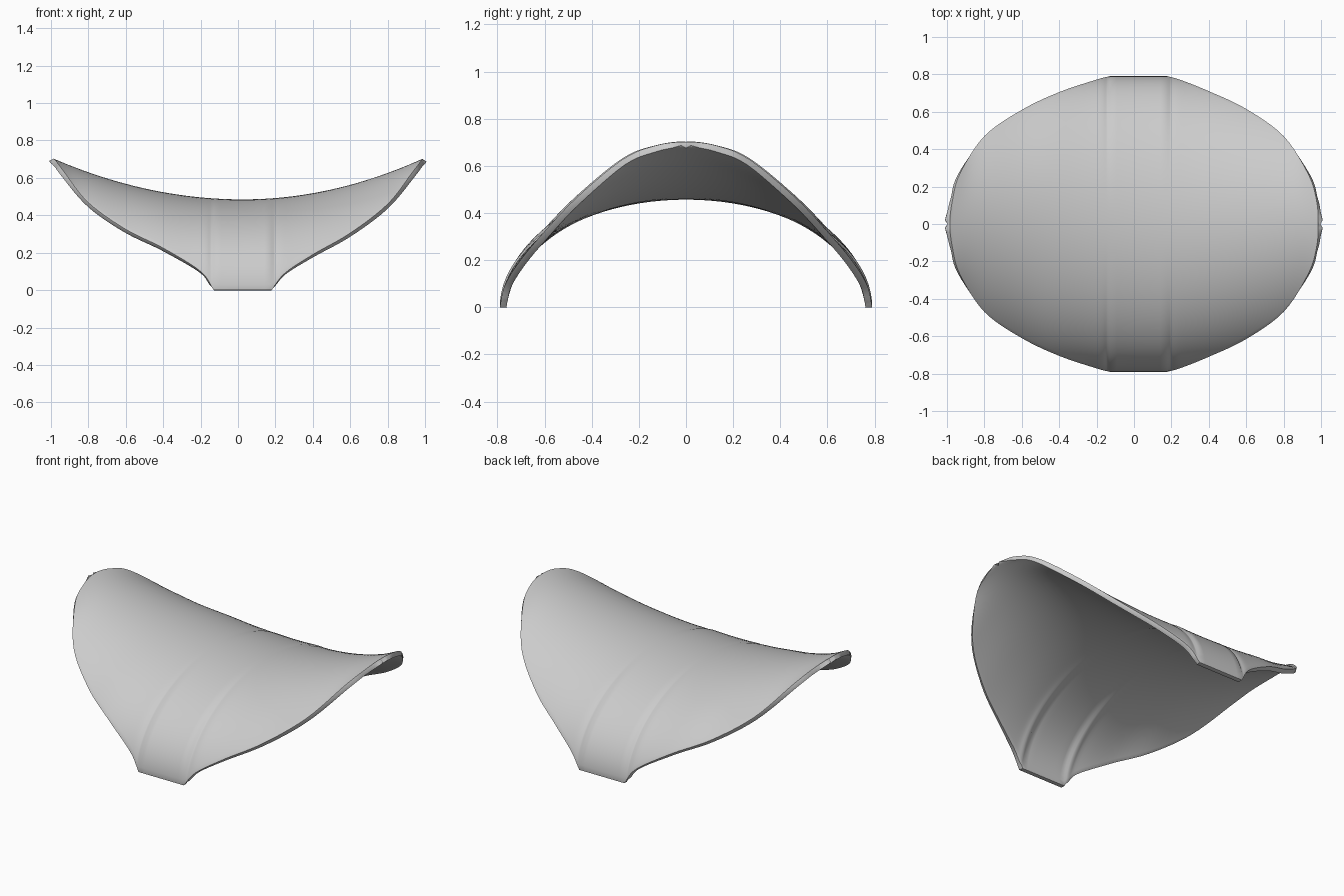
import bpy
import bmesh
import math
from mathutils import Vector

cube = bpy.data.objects.get("Cube")
if cube:
    bpy.data.objects.remove(cube)

DEPTH = 0.79       # half distance between the feet
THICKNESS = 0.028
ARCH_STEPS = 48    # faces across each arch
SPAN_STEPS = 6     # rows between two rim points

# Rim of the outer skin, tip to foot, on each side
RIGHT_RIM = [(-.985, 0, .704), (-.97, .13, .687), (-.93, .27, .632), (-.8, .47, .468),
             (-.6, .61, .325), (-.4, .705, .225), (-.2, .772, .1), (-.13, DEPTH, 0)]
LEFT_RIM = [(.985, 0, .702), (.975, .13, .686), (.93, .27, .627), (.8, .47, .46),
            (.6, .615, .305), (.4, .71, .19), (.25, .77, .09), (.18, DEPTH, 0)]


def smooth_path(points):
    """Catmull-Rom path that crosses the tip squarely."""
    p = [Vector(q) for q in points]
    before = Vector((p[1].x, -p[1].y, p[1].z))
    after = p[-1] + (p[-1] - p[-2])
    p = [before] + p + [after]
    path = []
    for a, b, c, d in zip(p, p[1:], p[2:], p[3:]):
        for i in range(SPAN_STEPS):
            t = i / SPAN_STEPS
            path.append(0.5 * (2 * b + (c - a) * t + (2 * a - 5 * b + 4 * c - d) * t ** 2
                               + (3 * b - a - 3 * c + d) * t ** 3))
    path.append(p[-2])
    return path


def crest(x):
    """Height of the ridge line."""
    dx = x - 0.025
    return 0.485 + (0.235 if dx > 0 else 0.213) * dx * dx


def arch(rim):
    """Elliptical arch from rim to rim through the ridge."""
    top = crest(rim.x)
    k = min(1.0, rim.y / DEPTH)
    sweep = math.asin(k)
    drop = (top - rim.z) / (1 - math.cos(sweep)) if k > 0.01 else 0
    points = []
    for i in range(ARCH_STEPS + 1):
        a = sweep * (2 * i / ARCH_STEPS - 1)
        points.append((rim.x, DEPTH * math.sin(a), top - drop * (1 - math.cos(a))))
    return points


# Rows of arches from one tip, over the flat feet, to the other tip
right, left = smooth_path(RIGHT_RIM), smooth_path(LEFT_RIM)
feet = [right[-1].lerp(left[-1], i / 8) for i in range(1, 8)]
rims = right + feet + left[::-1]

bm = bmesh.new()
rows = [[bm.verts.new(co) for co in arch(rim)] for rim in rims]
for r0, r1 in zip(rows, rows[1:]):
    for i in range(ARCH_STEPS):
        bm.faces.new((r0[i], r1[i], r1[i + 1], r0[i + 1]))
bmesh.ops.remove_doubles(bm, verts=bm.verts, dist=0.0005)
bm.normal_update()
mesh = bpy.data.meshes.new("saddle_shell")
bm.to_mesh(mesh)
bm.free()

shell = bpy.data.objects.new("saddle_shell", mesh)
bpy.context.collection.objects.link(shell)

# Shell thickness, grown inwards, with softened edges
solid = shell.modifiers.new("thickness", 'SOLIDIFY')
solid.thickness = THICKNESS
solid.offset = -1
bevel = shell.modifiers.new("soft_edges", 'BEVEL')
bevel.width = 0.006
bevel.segments = 2
bevel.limit_method = 'ANGLE'
bevel.angle_limit = math.radians(50)

# Plain grey
grey = bpy.data.materials.new("light_grey")
grey.use_nodes = True
colour = (0.6, 0.6, 0.6, 1)
grey.diffuse_color = colour
grey.node_tree.nodes["Principled BSDF"].inputs["Base Color"].default_value = colour
mesh.materials.append(grey)

bpy.context.view_layer.objects.active = shell
shell.select_set(True)
bpy.ops.object.shade_smooth_by_angle(angle=math.radians(50))
